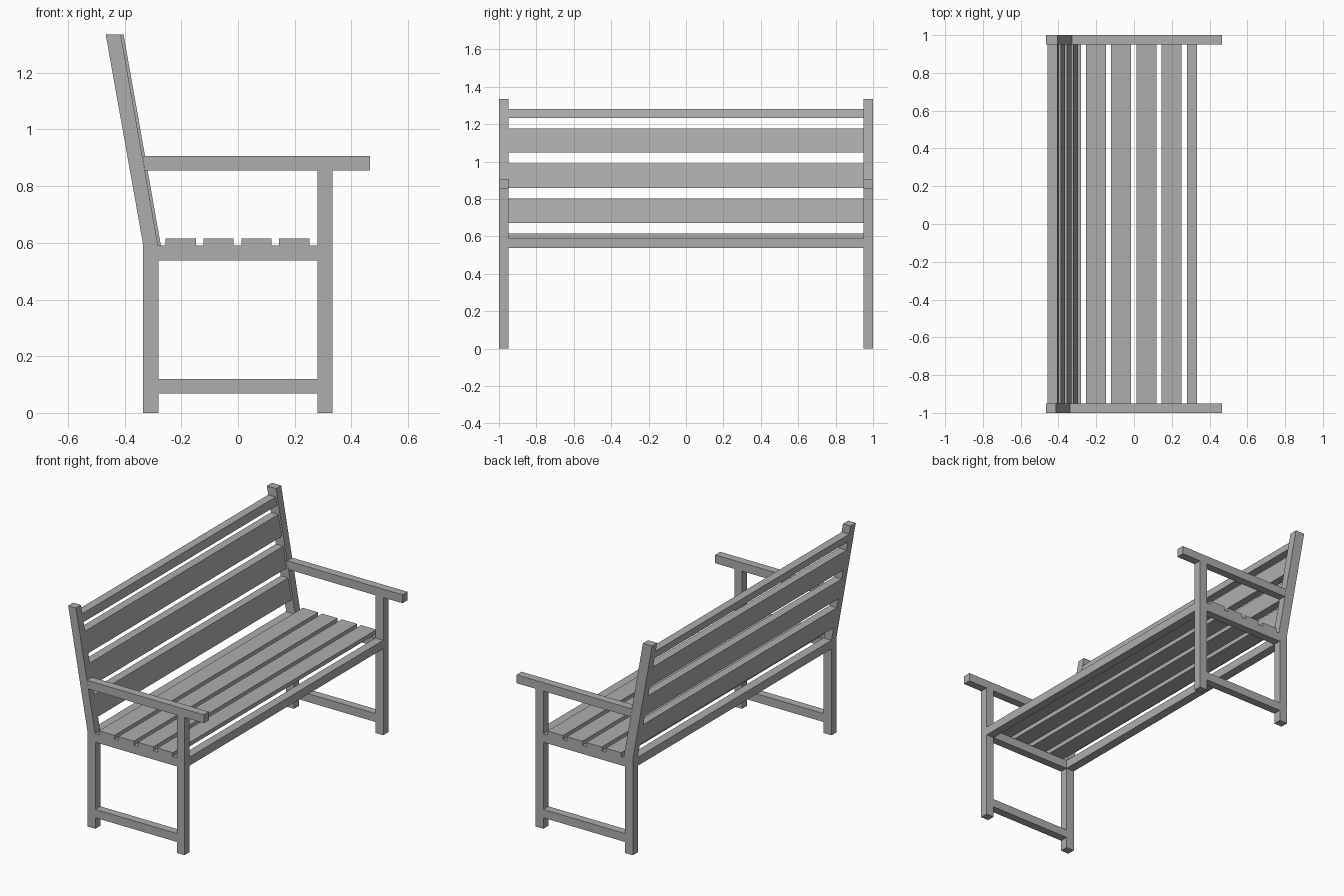
import bpy
import bmesh

cube = bpy.data.objects.get("Cube")
if cube:
    bpy.data.objects.remove(cube, do_unlink=True)

GREY = (0.42, 0.42, 0.42, 1.0)
mat = bpy.data.materials.new("plain_grey")
mat.use_nodes = True
mat.diffuse_color = GREY
mat.node_tree.nodes["Principled BSDF"].inputs["Base Color"].default_value = GREY

END, INNER = 1.0, 0.95        # outer and inner face of the end frames
BACK, KNEE, TOP = -0.335, 0.595, 1.335
LEAN = 0.178                  # backward lean per unit of height


def prism(name, profile, y0, y1):
    """Extrude an x/z profile along y."""
    bm = bmesh.new()
    face = bm.faces.new([bm.verts.new((x, y0, z)) for x, z in profile])
    new = bmesh.ops.extrude_face_region(bm, geom=[face])["geom"]
    verts = [v for v in new if isinstance(v, bmesh.types.BMVert)]
    bmesh.ops.translate(bm, verts=verts, vec=(0, y1 - y0, 0))
    bmesh.ops.recalc_face_normals(bm, faces=bm.faces)
    mesh = bpy.data.meshes.new(name)
    bm.to_mesh(mesh)
    bm.free()
    mesh.materials.append(mat)
    obj = bpy.data.objects.new(name, mesh)
    bpy.context.collection.objects.link(obj)
    return obj


def beam(name, x0, x1, z0, z1, y0, y1):
    return prism(name, [(x0, z0), (x1, z0), (x1, z1), (x0, z1)], y0, y1)


def lean_x(z):
    """Rear face of the leaning backrest at height z."""
    return BACK - LEAN * (z - KNEE)


# End frames: bent post, upright leg, arm, seat bearer and stretcher
for side, y0, y1, depth in (("front", -END, -INNER, 0.053),
                            ("back", INNER, END, 0.063)):
    prism(side + "_bent_post",
          [(BACK, 0), (-0.28, 0), (-0.28, KNEE - 0.005),
           (BACK + depth, KNEE - 0.005),
           (lean_x(TOP) + depth, TOP), (lean_x(TOP), TOP), (BACK, KNEE)],
          y0, y1)
    beam(side + "_arm_leg", 0.28, 0.333, 0, 0.855, y0, y1)
    prism(side + "_armrest",
          [(lean_x(0.855) + depth, 0.855), (0.465, 0.855),
           (0.465, 0.907), (lean_x(0.907) + depth, 0.907)], y0, y1)
    beam(side + "_seat_bearer", -0.28, 0.28, 0.537, 0.59, y0, y1)
    beam(side + "_stretcher", -0.28, 0.28, 0.068, 0.12, y0, y1)

# Long rails under the seat
beam("left_seat_rail", 0.28, 0.333, 0.537, 0.59, -INNER, INNER)
beam("right_seat_rail", BACK, -0.28, 0.537, 0.59, -INNER, INNER)

# Seat slats lie across both bearers
for i in range(4):
    x = -0.255 + i * 0.1335
    beam(f"seat_slat_{i + 1}", x, x + 0.106, 0.59, 0.615, -END, END)

# Leaning backrest slats and the narrow top rail
for name, z0, z1 in (("back_slat_1", 0.672, 0.802), ("back_slat_2", 0.86, 0.99),
                     ("back_slat_3", 1.048, 1.178), ("back_top_rail", 1.232, 1.282)):
    prism(name, [(lean_x(z0), z0), (lean_x(z0) + 0.051, z0),
                 (lean_x(z1) + 0.051, z1), (lean_x(z1), z1)], -INNER, INNER)
